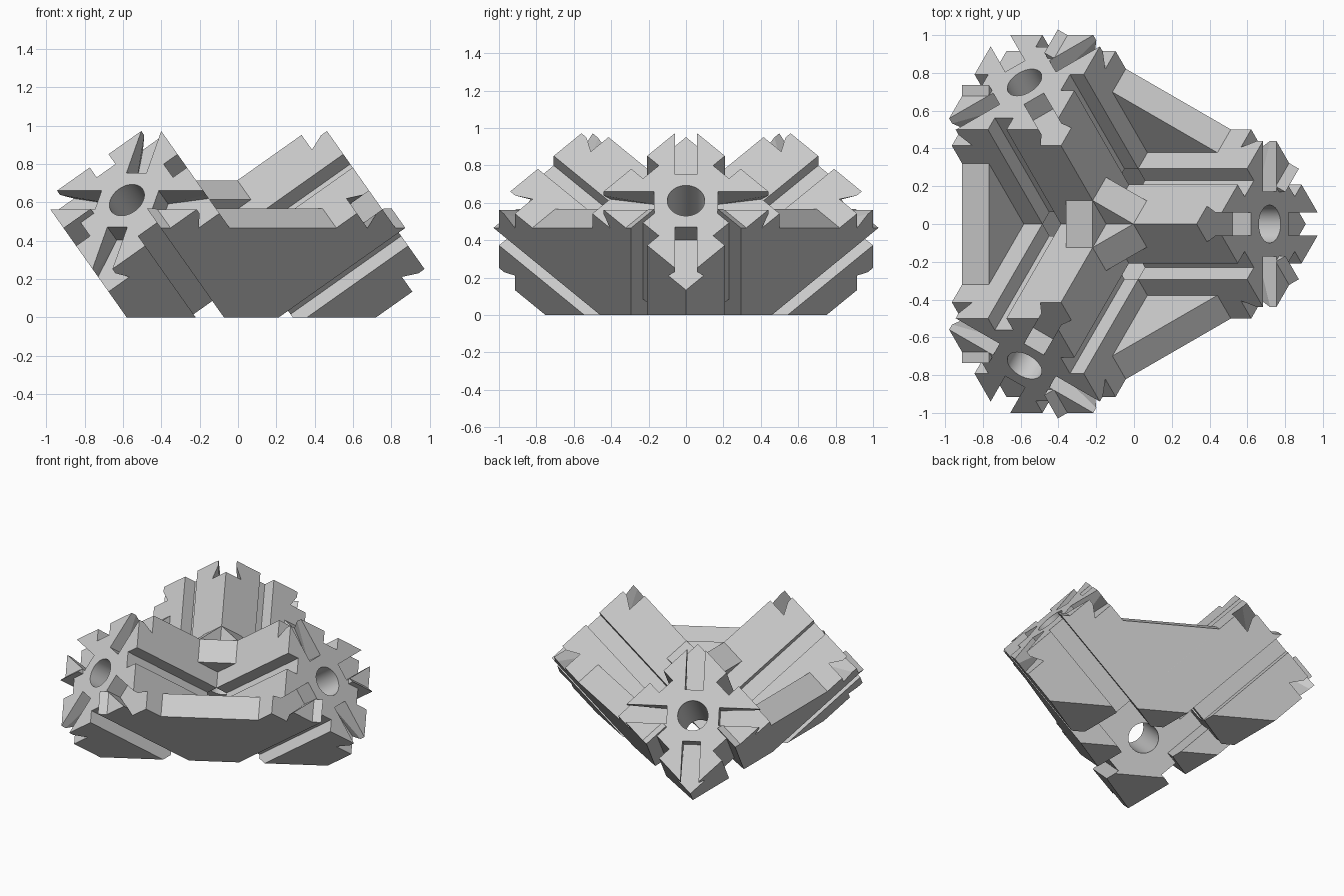
import bpy, bmesh, math
from mathutils import Matrix, Vector

HALF = 0.354      # half width of a square bar
START = 0.353     # inner end of each bar, leaving the core open
LENGTH = 1.06     # bar tip, measured from the common corner
SETBACK = 0.94    # where the end slots stop
FLOOR = 0.265     # groove floor, measured from the bar axis
SLOT = 0.06       # half width of grooves and slots
OVER = 0.0005     # tiny overlap for clean cuts

cube = bpy.data.objects.get("Cube")
if cube:
    bpy.data.objects.remove(cube, do_unlink=True)

grey = bpy.data.materials.new("plain grey")
grey.use_nodes = True
grey.diffuse_color = (0.6, 0.6, 0.6, 1)
grey.node_tree.nodes["Principled BSDF"].inputs["Base Color"].default_value = (0.6, 0.6, 0.6, 1)


def cycle(bm, k):
    """Turn a part made for the first bar onto bar k by swapping axes exactly."""
    for v in bm.verts:
        p = v.co.copy()
        v.co = [p[(i - k) % 3] for i in range(3)]


def box(bm, lo, hi):
    verts = bmesh.ops.create_cube(bm, size=1)["verts"]
    for v in verts:
        v.co = [lo[i] if v.co[i] < 0 else hi[i] for i in range(3)]
    return verts


def make(name, bm):
    bmesh.ops.recalc_face_normals(bm, faces=bm.faces)
    mesh = bpy.data.meshes.new(name)
    bm.to_mesh(mesh)
    bm.free()
    mesh.materials.append(grey)
    ob = bpy.data.objects.new(name, mesh)
    bpy.context.collection.objects.link(ob)
    return ob


def combine(target, tool, operation):
    mod = target.modifiers.new(operation, 'BOOLEAN')
    mod.operation, mod.solver, mod.object = operation, 'EXACT', tool
    bpy.context.view_layer.objects.active = target
    bpy.ops.object.modifier_apply(modifier=mod.name)
    bpy.data.objects.remove(tool, do_unlink=True)


def bar(k):
    bm = bmesh.new()
    box(bm, (START, -HALF, -HALF), (LENGTH, HALF, HALF))
    cycle(bm, k)
    return make("bar", bm)


def wedge(k, inner, reach, z0, z1):
    """Triangular plate in the corner between two bars."""
    bm = bmesh.new()
    outline = [(inner, inner), (reach - inner, inner), (inner, reach - inner)]
    face = bm.faces.new([bm.verts.new((x, y, z0)) for x, y in outline])
    for g in bmesh.ops.extrude_face_region(bm, geom=[face])["geom"]:
        if isinstance(g, bmesh.types.BMVert):
            g.co.z = z1
    cycle(bm, k)
    return make("wedge", bm)


def groove(k, side, sign):
    """Groove along a whole side of bar k."""
    bm = bmesh.new()
    lo, hi = [0.34, -SLOT, -SLOT], [1.2, SLOT, SLOT]
    lo[side], hi[side] = sorted((sign * FLOOR, sign * (HALF + OVER)))
    box(bm, lo, hi)
    cycle(bm, k)
    return make("groove_cutter", bm)


def corner_slots(k):
    """Short slots across the four corners of the tip, flared at the back."""
    bm = bmesh.new()
    for q in range(4):
        verts = box(bm, (SETBACK, -SLOT, 0.172), (LENGTH + 0.01, SLOT, 0.6))
        for v in verts:
            if v.co.x < LENGTH and v.co.z > 0.5:
                v.co.y *= 2.05
        bmesh.ops.rotate(bm, verts=verts, matrix=Matrix.Rotation(math.radians(90 * q + 45), 3, 'X'))
    bmesh.ops.triangulate(bm, faces=bm.faces)
    cycle(bm, k)
    return make("slot_cutter", bm)


def bore(k):
    bm = bmesh.new()
    bmesh.ops.create_cone(bm, cap_ends=True, segments=48, radius1=0.1, radius2=0.1, depth=2.4,
                          matrix=Matrix.Rotation(math.pi / 2, 4, 'Y'))
    cycle(bm, k)
    return make("bore_cutter", bm)


# Square bars around an open core, webs and small fillets at the inner corners
body = bar(0)
body.name = "three_way_connector"
for k in (1, 2):
    combine(body, bar(k), 'UNION')
for k in range(3):
    combine(body, wedge(k, SLOT, 1.162, -HALF, -0.18), 'UNION')
    combine(body, wedge(k, 0.352, 0.884, 0.18, HALF), 'UNION')

# Side grooves, tip slots and bores
for k in range(3):
    for side in (1, 2):
        for sign in (1, -1):
            combine(body, groove(k, side, sign), 'DIFFERENCE')
    combine(body, corner_slots(k), 'DIFFERENCE')
    combine(body, bore(k), 'DIFFERENCE')

# Stand the shared corner upright, with one bar toward +x
c, s = math.sqrt(2 / 3), math.sqrt(1 / 3)
turns = [math.radians(120 * k) for k in range(3)]
tilt = Matrix([(c * math.cos(a), c * math.sin(a), s) for a in turns]).transposed().to_4x4()
body.data.transform(Matrix.Translation((-0.147, 0, 0)) @ tilt)

# Flat base
bm = bmesh.new()
box(bm, (-2, -2, -2), (2, 2, 0))
combine(body, make("base_cutter", bm), 'DIFFERENCE')

# Flat faces with a smooth bore
bpy.ops.object.select_all(action='DESELECT')
body.select_set(True)
bpy.context.view_layer.objects.active = body
bpy.ops.object.shade_smooth_by_angle(angle=math.radians(20))
